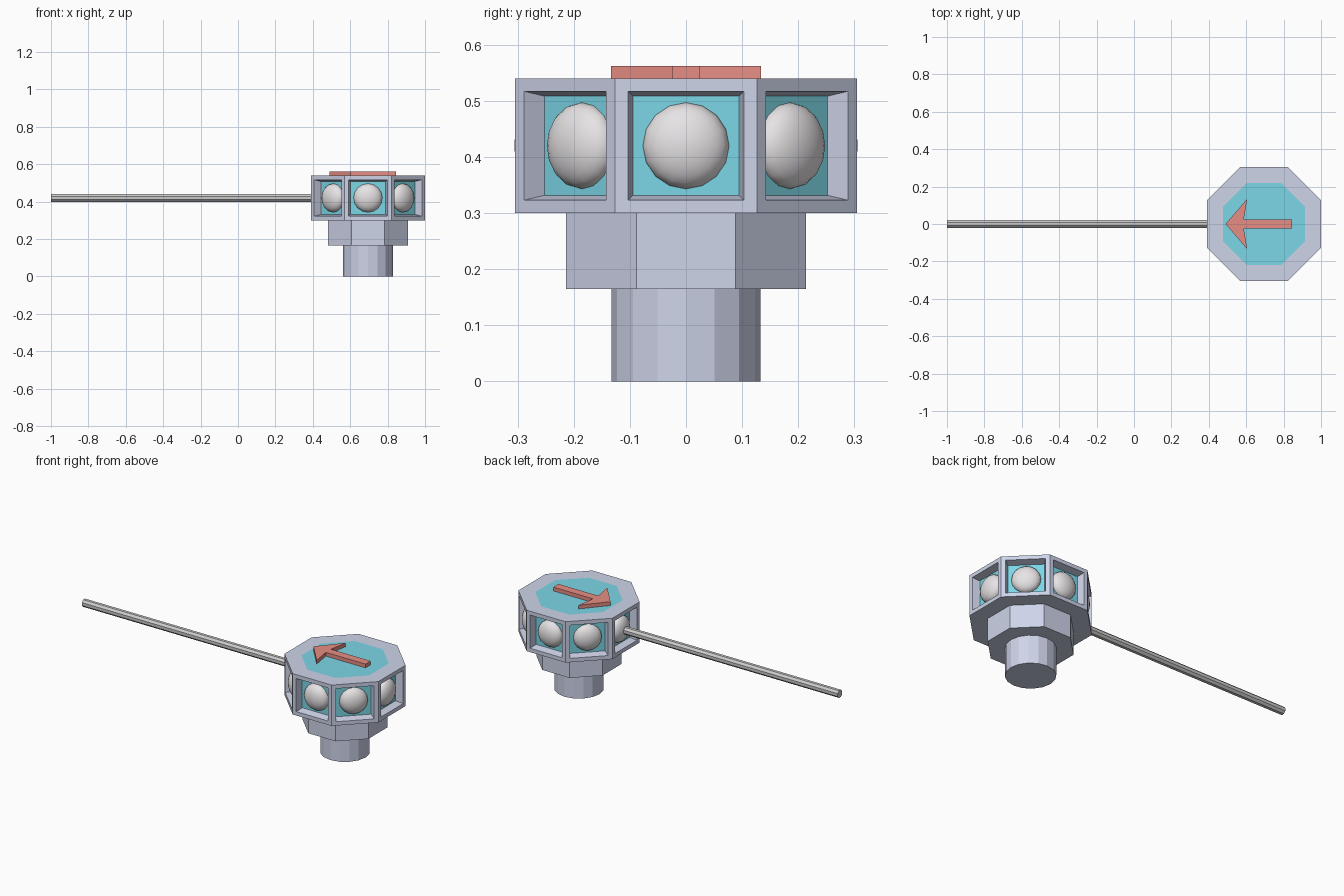
import bpy, bmesh
from math import pi, cos, sin
from mathutils import Matrix

if "Cube" in bpy.data.objects:
    bpy.data.objects.remove(bpy.data.objects["Cube"])

CX = 0.695          # axis of the head
APOTHEM = 0.305     # octagon centre to side
DEPTH = 0.043       # window recess
MID_Z = 0.42


def material(name, rgb):
    m = bpy.data.materials.new(name)
    m.diffuse_color = (*rgb, 1)
    m.use_nodes = True
    m.node_tree.nodes["Principled BSDF"].inputs["Base Color"].default_value = m.diffuse_color
    return m


BLUE = material("blue_grey", (0.62, 0.66, 0.82))
CYAN = material("cyan", (0.20, 0.68, 0.80))
RED = material("red", (0.80, 0.27, 0.23))
PEARL = material("pearl", (0.80, 0.77, 0.79))
STEEL = material("steel", (0.58, 0.58, 0.57))


def finish(name, bm, *mats):
    bmesh.ops.recalc_face_normals(bm, faces=bm.faces[:])
    mesh = bpy.data.meshes.new(name)
    bm.to_mesh(mesh)
    bm.free()
    for m in mats:
        mesh.materials.append(m)
    ob = bpy.data.objects.new(name, mesh)
    bpy.context.collection.objects.link(ob)
    return ob


def prism(outline, z0, z1):
    bm = bmesh.new()
    base = bm.faces.new([bm.verts.new((x, y, z0)) for x, y in outline])
    top = bmesh.ops.extrude_face_region(bm, geom=[base], use_keep_orig=True)["geom"]
    bmesh.ops.translate(bm, vec=(0, 0, z1 - z0),
                        verts=[v for v in top if isinstance(v, bmesh.types.BMVert)])
    bmesh.ops.recalc_face_normals(bm, faces=bm.faces[:])
    return bm


def ring(n, r, offset=0.0):
    return [(CX + r * cos(2 * pi * i / n + offset), r * sin(2 * pi * i / n + offset))
            for i in range(n)]


def octagon(apothem):
    return ring(8, apothem / cos(pi / 8), pi / 8)


# Octagonal head: recessed windows on the sides, inlaid panel on top
bm = prism(octagon(APOTHEM), 0.30, 0.54)
bm.normal_update()
sides = [f for f in bm.faces if abs(f.normal.z) < 0.1]
top = [f for f in bm.faces if f.normal.z > 0.9]
bmesh.ops.inset_individual(bm, faces=sides, thickness=0.0325)
bmesh.ops.inset_individual(bm, faces=sides, thickness=0.0123, depth=-DEPTH)
bmesh.ops.inset_individual(bm, faces=top, thickness=APOTHEM - 0.213)
for f in sides + top:
    f.material_index = 1
finish("octagonal_head", bm, BLUE, CYAN)

# Neck and round foot
finish("octagonal_neck", prism(octagon(0.214), 0.165, 0.30), BLUE)
finish("round_foot", prism(ring(16, 0.133), 0, 0.165), BLUE)

# Flattened domes in the windows, poles facing outward
for i in range(8):
    bm = bmesh.new()
    bmesh.ops.create_uvsphere(
        bm, u_segments=16, v_segments=12, radius=1,
        matrix=Matrix.Translation((CX, 0, MID_Z)) @ Matrix.Rotation(i * pi / 4, 4, 'Z')
        @ Matrix.Translation((APOTHEM - DEPTH, 0, 0)) @ Matrix.Rotation(pi / 2, 4, 'Y')
        @ Matrix.Diagonal((0.077, 0.077, 0.044, 1)))
    for f in bm.faces:
        f.smooth = True
    finish(f"window_dome_{i + 1}", bm, PEARL)

# Rod running out from the side opposite the +x window
x_end = CX - APOTHEM + DEPTH
bm = bmesh.new()
bmesh.ops.create_cone(
    bm, cap_ends=True, segments=8, radius1=0.0225, radius2=0.0225, depth=x_end + 1,
    matrix=Matrix.Translation(((x_end - 1) / 2, 0, MID_Z)) @ Matrix.Rotation(pi / 2, 4, 'Y')
    @ Matrix.Rotation(pi / 8, 4, 'Z'))
finish("side_rod", bm, STEEL)

# Raised arrow on the top panel
half = [(0.605, 0.134), (0.587, 0.024), (0.845, 0.024)]
arrow = [(0.49, 0)] + half + [(x, -y) for x, y in reversed(half)]
finish("top_arrow", prism(arrow, 0.54, 0.562), RED)
